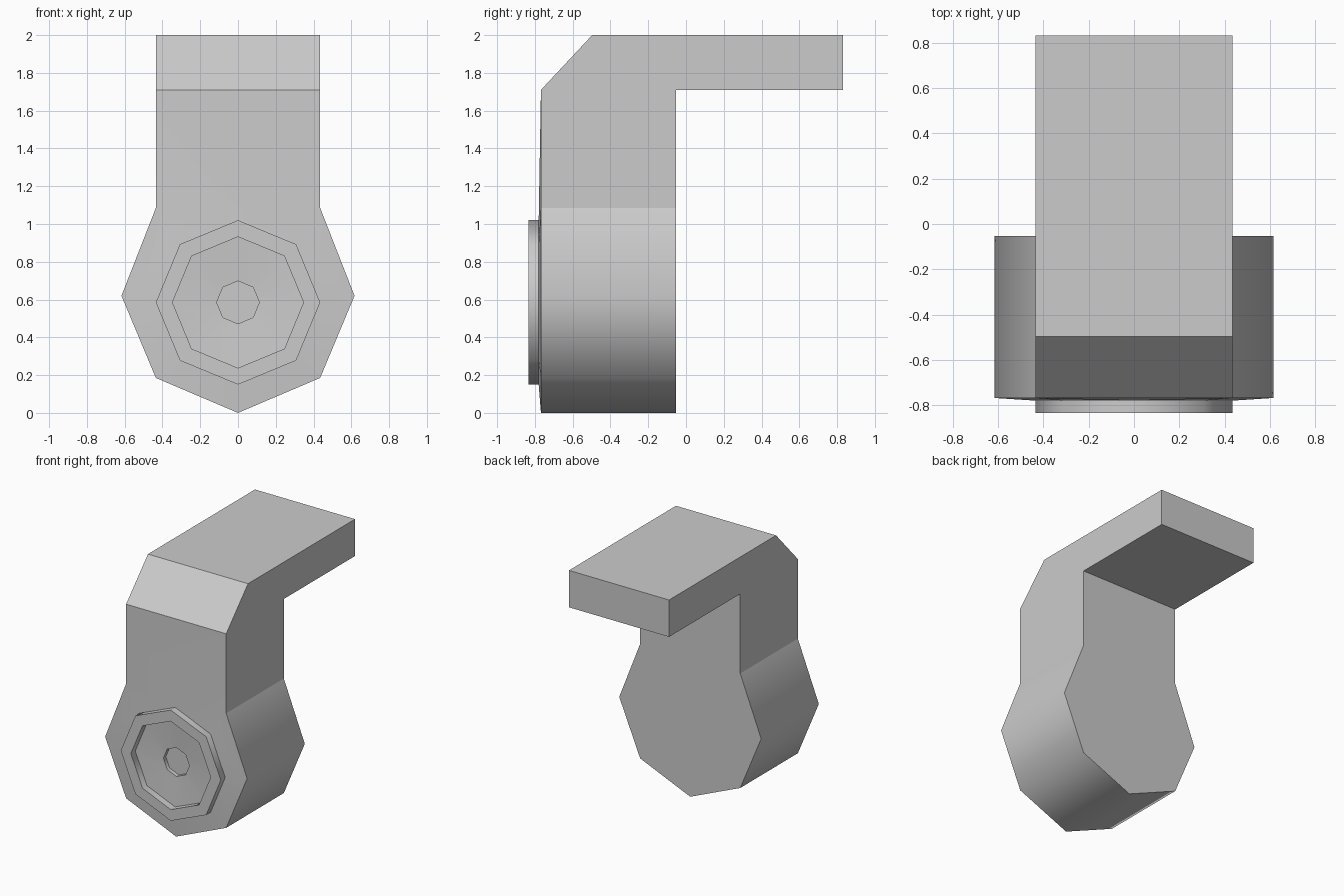
import bpy, bmesh, math
from mathutils import Vector

if "Cube" in bpy.data.objects:
    bpy.data.objects.remove(bpy.data.objects["Cube"])

HUB_Z = 0.585      # centre height of the round socket
HUB_R = 0.435
FACE_Y = -0.78     # where the socket meets the body


def ring(bm, r, y):
    """Eight vertices around the socket axis."""
    return [bm.verts.new((r * math.sin(i * math.pi / 4), y,
                          HUB_Z + r * math.cos(i * math.pi / 4))) for i in range(8)]


def finish(bm, name):
    me = bpy.data.meshes.new(name)
    bm.to_mesh(me)
    bm.free()
    ob = bpy.data.objects.new(name, me)
    bpy.context.collection.objects.link(ob)
    return ob


def extrude(bm, face, offset):
    geom = bmesh.ops.extrude_face_region(bm, geom=[face])["geom"]
    verts = [g for g in geom if isinstance(g, bmesh.types.BMVert)]
    bmesh.ops.translate(bm, verts=verts, vec=offset)
    bmesh.ops.recalc_face_normals(bm, faces=bm.faces[:])
    return verts


def pick(bm, direction):
    """Face lying furthest along a direction and facing it."""
    d = Vector(direction)
    faces = [f for f in bm.faces if f.normal.dot(d) > 0.99]
    return max(faces, key=lambda f: f.calc_center_median().dot(d))


# Bracket body: octagonal foot flowing into a straight column
half = [(0.435, 0.185), (0.617, 0.62), (0.435, 1.085), (0.435, 1.71)]
outline = [(0, 0)] + half + [(-x, z) for x, z in reversed(half)]
bm = bmesh.new()
base = bm.faces.new([bm.verts.new((x, -0.768, z)) for x, z in outline])
extrude(bm, base, (0, 0.716, 0))

# Sloped shoulder, then the arm reaching backwards
for v in extrude(bm, pick(bm, (0, 0, 1)), (0, 0, 0.29)):
    if v.co.y < -0.5:
        v.co.y = -0.497
bm.normal_update()
back = [f for f in bm.faces if f.normal.y > 0.99]
extrude(bm, max(back, key=lambda f: f.calc_center_median().z), (0, 0.884, 0))
bmesh.ops.dissolve_limit(bm, angle_limit=0.02, verts=bm.verts[:], edges=bm.edges[:])

# Front face rebuilt around the socket, bulging slightly toward it
front = pick(bm, (0, -1, 0))
edges = front.edges[:]
bmesh.ops.delete(bm, geom=[front], context='FACES_ONLY')
loop = ring(bm, HUB_R, FACE_Y)
edges += [bm.edges.new((loop[i], loop[(i + 1) % 8])) for i in range(8)]
bmesh.ops.triangle_fill(bm, edges=edges, use_beauty=True, normal=(0, -1, 0))
bmesh.ops.recalc_face_normals(bm, faces=bm.faces[:])

# Only the foot's rounded sides and the bulged front shade smoothly
for f in bm.faces:
    f.smooth = True
for e in bm.edges:
    a, b = (v.co for v in e.verts)
    lengthwise = abs(a.x - b.x) < 1e-4 and abs(a.z - b.z) < 1e-4 and a.z < 1.0
    e.smooth = lengthwise or e.calc_face_angle(0) < 0.2
finish(bm, "bracket_body")

# Socket: raised rim, shallow dish and a small central recess
profile = [(HUB_R, FACE_Y), (HUB_R, -0.835), (0.347, -0.835),
           (0.347, -0.78), (0.113, -0.765), (0.113, -0.735)]
bm = bmesh.new()
rings = [ring(bm, r, y) for r, y in profile]
for a, b in zip(rings, rings[1:]):
    for i in range(8):
        j = (i + 1) % 8
        bm.faces.new((b[i], b[j], a[j], a[i]))
bm.faces.new(rings[-1][::-1])
socket = finish(bm, "socket_rim")
bpy.context.view_layer.objects.active = socket
socket.select_set(True)
bpy.ops.object.shade_smooth_by_angle(angle=math.radians(50))
